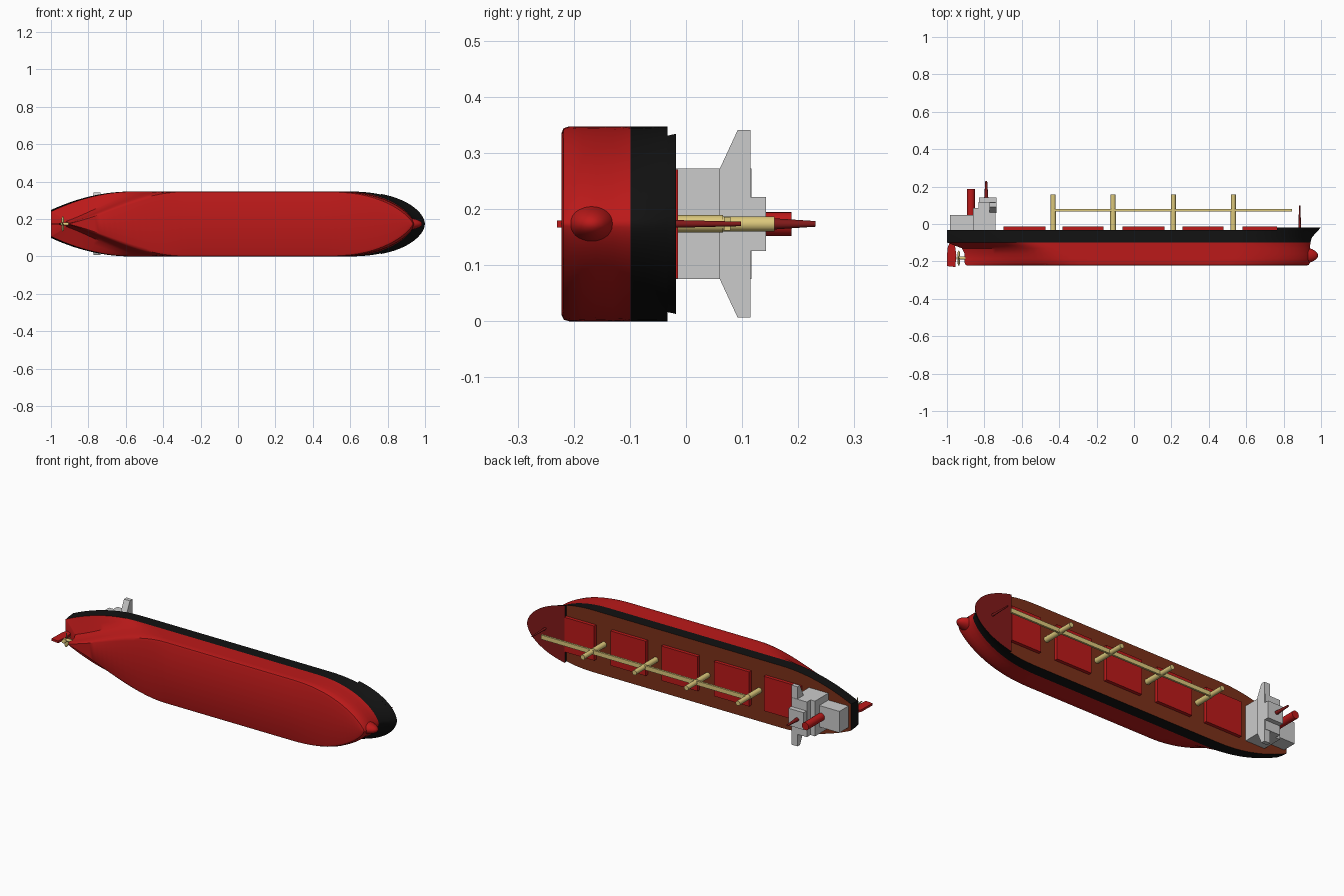
import bpy, bmesh, math
from mathutils import Matrix, Vector

if "Cube" in bpy.data.objects:
    bpy.data.objects.remove(bpy.data.objects["Cube"])

ZC = 0.1737   # ship lies on its side: length = x, ship's up = +y, beam = z


def mat(name, r, g, b):
    m = bpy.data.materials.new(name)
    m.diffuse_color = (r, g, b, 1)
    m.use_nodes = True
    m.node_tree.nodes["Principled BSDF"].inputs["Base Color"].default_value = m.diffuse_color
    return m


RED = mat("red", 0.5, 0.01, 0.01)
DARK = mat("dark_red", 0.22, 0.01, 0.01)
BLACK = mat("black", 0.006, 0.006, 0.006)
DECK = mat("deck_brown", 0.2, 0.03, 0.01)
SAND = mat("sand", 0.72, 0.58, 0.2)


def finish(name, bm, mats=(), smooth=None):
    bmesh.ops.recalc_face_normals(bm, faces=bm.faces)
    me = bpy.data.meshes.new(name)
    bm.to_mesh(me)
    bm.free()
    ob = bpy.data.objects.new(name, me)
    bpy.context.collection.objects.link(ob)
    for m in mats:
        me.materials.append(m)
    if smooth:
        bpy.context.view_layer.objects.active = ob
        bpy.ops.object.select_all(action='DESELECT')
        ob.select_set(True)
        bpy.ops.object.shade_smooth_by_angle(angle=math.radians(smooth))
    return ob


def box(name, x0, x1, y0, y1, half_z, m=None):
    bm = bmesh.new()
    bmesh.ops.create_cube(bm, size=1)
    for v in bm.verts:
        v.co = ((x0 + x1) / 2 + v.co.x * (x1 - x0), (y0 + y1) / 2 + v.co.y * (y1 - y0),
                ZC + v.co.z * 2 * half_z)
    return finish(name, bm, [m] if m else [])


def pole(name, x, y0, y1, r0, r1, m, sides=12):
    bm = bmesh.new()
    bmesh.ops.create_cone(bm, cap_ends=True, segments=sides, radius1=r0, radius2=r1, depth=y1 - y0,
                          matrix=Matrix.Translation((x, (y0 + y1) / 2, ZC)) @ Matrix.Rotation(-math.pi / 2, 4, 'X'))
    return finish(name, bm, [m], 40)


def prism(name, pts, a, b, axis, m=None):
    """Extrude a 2D outline along x (pts are y,z) or z (pts are x,y)."""
    bm = bmesh.new()
    place = (lambda p, t: (t, p[0], ZC + p[1])) if axis == 'X' else (lambda p, t: (p[0], p[1], ZC + t))
    lo = [bm.verts.new(place(p, a)) for p in pts]
    hi = [bm.verts.new(place(p, b)) for p in pts]
    bm.faces.new(lo)
    bm.faces.new(hi)
    n = len(pts)
    for i in range(n):
        bm.faces.new((lo[i], lo[(i + 1) % n], hi[(i + 1) % n], hi[i]))
    return finish(name, bm, [m] if m else [])


def half_breadth(x, lv):
    y, xs, xb, beam, lb, pw, ls, ws = lv
    t = min(1, max(0, (xb - x) / lb))
    s = min(1, max(0, (x - xs) / ls))
    bow = max(0, 1 - (1 - t) ** 2.3) ** pw
    full = 1 - (1 - s) ** 2 if ws > 0.35 else s * s * (3 - 2 * s) * 0.5 + 0.5 * (1 - (1 - s) ** 2)
    return beam * bow * (ws + (1 - ws) * full)


def loft(name, levels, mats, start=None, n=64):
    """Hull piece lofted from waterlines (listed keel to deck)."""
    bm = bmesh.new()
    rings = []
    for i in range(n + 1):
        u = (1 - math.cos(math.pi * i / n)) / 2
        side = []
        for lv in levels:
            x0 = lv[1] if start is None else start
            x = x0 + (lv[2] - x0) * u
            side.append((x, lv[0], half_breadth(x, lv)))
        rings.append(([bm.verts.new((x, y, ZC + h)) for x, y, h in side],
                      [bm.verts.new((x, y, ZC - h)) for x, y, h in side]))
    for (a, b), (c, d) in zip(rings, rings[1:]):
        for k in range(len(levels) - 1):
            bm.faces.new((a[k], a[k + 1], c[k + 1], c[k]))
            bm.faces.new((b[k], b[k + 1], d[k + 1], d[k]))
        bm.faces.new((a[0], c[0], d[0], b[0]))
        bm.faces.new((a[-1], c[-1], d[-1], b[-1])).material_index = len(mats) - 1
    p, q = rings[0]
    for k in range(len(levels) - 1):
        bm.faces.new((p[k], p[k + 1], q[k + 1], q[k]))
    bmesh.ops.remove_doubles(bm, verts=bm.verts, dist=0.0002)
    return finish(name, bm, mats, 35)


# waterlines: y, stern x, bow x, half beam, bow length, bow power, run length, transom fraction
B = ZC
wl = [(-0.222, -0.895, 0.925, B - 0.012, 0.46, 0.78, 0.62, 0.02),
      (-0.218, -0.90, 0.935, B - 0.003, 0.45, 0.75, 0.60, 0.02),
      (-0.208, -0.905, 0.94, B, 0.44, 0.72, 0.58, 0.02),
      (-0.185, -0.905, 0.945, B, 0.43, 0.70, 0.54, 0.03),
      (-0.160, -0.905, 0.945, B, 0.42, 0.70, 0.50, 0.04),
      (-0.130, -0.92, 0.942, B, 0.41, 0.69, 0.46, 0.08),
      (-0.115, -0.96, 0.942, B, 0.41, 0.68, 0.45, 0.25),
      (-0.099, -1.0, 0.943, B, 0.40, 0.67, 0.45, 0.38),
      (-0.070, -1.0, 0.952, B, 0.40, 0.64, 0.44, 0.41),
      (-0.033, -1.0, 0.986, B, 0.40, 0.58, 0.43, 0.43),
      (-0.018, -1.0, 0.999, B, 0.40, 0.56, 0.43, 0.43)]
loft("hull_bottom", wl[:8], [RED])
loft("hull_topsides", wl[7:10], [BLACK, DECK])
loft("forecastle", wl[9:], [BLACK, DARK], start=0.765, n=32)

# bulbous bow
bm = bmesh.new()
bmesh.ops.create_uvsphere(bm, u_segments=24, v_segments=16, radius=1)
for v in bm.verts:
    v.co = (0.87 + 0.115 * v.co.x, -0.168 + 0.048 * v.co.y, ZC + 0.036 * v.co.z)
finish("bow_bulb", bm, [RED], 60)

# cargo hatches
for i, (a, b) in enumerate([(-0.698, -0.473), (-0.382, -0.163), (-0.062, 0.163), (0.26, 0.478), (0.58, 0.765)]):
    box(f"hatch_{i + 1}", a, b, -0.04, -0.014, 0.097, RED)

# deck cranes: column, turning head and a long flat jib
for i, x in enumerate((-0.432, -0.112, 0.21, 0.531)):
    pole(f"crane_column_{i + 1}", x, -0.04, 0.066, 0.0155, 0.0155, SAND)
    pole(f"crane_head_{i + 1}", x, 0.066, 0.158, 0.0135, 0.0135, SAND)
    box(f"crane_jib_{i + 1}", x, x + 0.315, 0.068, 0.079, 0.012, SAND)

# superstructure
box("stern_house", -0.985, -0.855, -0.04, 0.047, 0.06)
box("accommodation_block", -0.86, -0.74, -0.04, 0.085, 0.0985)
box("upper_block", -0.832, -0.74, 0.08, 0.117, 0.0985)
prism("bridge_wings", [(0.06, -0.098), (0.092, -0.167), (0.115, -0.167), (0.115, 0.167), (0.092, 0.167), (0.06, 0.098)],
      -0.772, -0.735, 'X')
box("wheelhouse", -0.83, -0.735, 0.115, 0.143, 0.048)

# funnel and masts
pole("funnel", -0.872, 0.04, 0.188, 0.0215, 0.0215, RED, 16)
pole("radar_mast", -0.79, 0.14, 0.231, 0.011, 0.005, DARK)
pole("fore_mast", 0.886, -0.025, 0.098, 0.007, 0.004, DARK)

# rudder and propeller
prism("rudder", [(-0.998, -0.13), (-1.0, -0.225), (-0.955, -0.23), (-0.95, -0.165), (-0.957, -0.115), (-0.985, -0.1)],
      -0.006, 0.006, 'Z', RED)
hub = Vector((-0.925, -0.182, ZC))
bm = bmesh.new()
bmesh.ops.create_cone(bm, cap_ends=True, segments=12, radius1=0.007, radius2=0.009, depth=0.05,
                      matrix=Matrix.Translation(hub) @ Matrix.Rotation(math.pi / 2, 4, 'Y'))
for k in range(4):
    m = (Matrix.Translation(hub + Vector((-0.012, 0, 0))) @ Matrix.Rotation(k * math.pi / 2, 4, 'X')
         @ Matrix.Translation((0, 0.021, 0)) @ Matrix.Rotation(0.6, 4, 'Y')
         @ Matrix.Diagonal((0.0025, 0.02, 0.011, 1)))
    bmesh.ops.create_uvsphere(bm, u_segments=10, v_segments=8, radius=1, matrix=m)
finish("propeller", bm, [SAND], 40)
